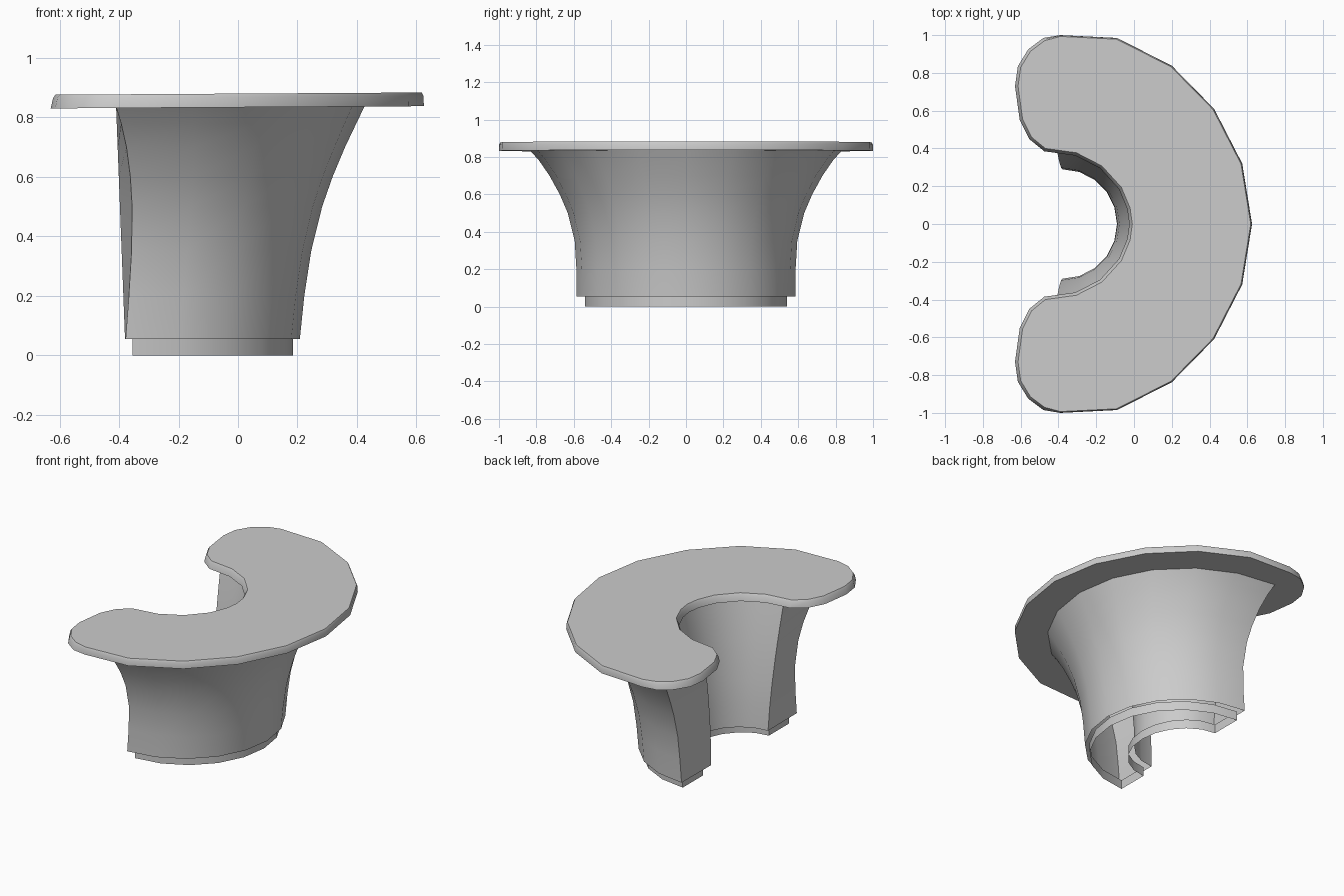
import bpy, bmesh
from math import sin, cos, pi
from mathutils import Vector

if "Cube" in bpy.data.objects:
    bpy.data.objects.remove(bpy.data.objects["Cube"])

SEGS = 10


def make_object(name, rings, cap_bottom=False, cap_top=False):
    """Skin equal-length closed rings (counter-clockwise, bottom to top)."""
    bm = bmesh.new()
    rows = [[bm.verts.new(p) for p in ring] for ring in rings]
    n = len(rows[0])
    for lo, hi in zip(rows, rows[1:]):
        for i in range(n):
            j = (i + 1) % n
            bm.faces.new((lo[i], lo[j], hi[j], hi[i]))
    if cap_bottom:
        bm.faces.new(rows[0][::-1])
    if cap_top:
        bm.faces.new(rows[-1])
    mesh = bpy.data.meshes.new(name)
    bm.to_mesh(mesh)
    bm.free()
    ob = bpy.data.objects.new(name, mesh)
    bpy.context.collection.objects.link(ob)
    bpy.ops.object.select_all(action='DESELECT')
    bpy.context.view_layer.objects.active = ob
    ob.select_set(True)
    bpy.ops.object.shade_smooth_by_angle(angle=0.5)
    return ob


def arc(x_end, x_mid, y_rad, z):
    """Half ellipse bulging to +x, running from -y to +y."""
    return [(x_end + (x_mid - x_end) * cos(a), y_rad * sin(a), z)
            for a in [pi * (i / SEGS - 0.5) for i in range(SEGS + 1)]]


def c_ring(outer, inner, z):
    return arc(*outer, z) + arc(*inner, z)[::-1]


# Plinth: open recessed band
make_object("plinth", [c_ring((-0.355, 0.185, 0.54), (-0.355, -0.065, 0.335), z)
                       for z in (0.0, 0.06)])

# Flared body: z, outer end x, outer middle x, outer y radius
profile = [(0.055, -0.378, 0.208, 0.585), (0.2, -0.367, 0.223, 0.586),
           (0.35, -0.358, 0.246, 0.595), (0.5, -0.356, 0.283, 0.632),
           (0.6, -0.362, 0.318, 0.675), (0.7, -0.375, 0.36, 0.73),
           (0.78, -0.393, 0.398, 0.785), (0.836, -0.41, 0.425, 0.835)]
rings = []
for z, x_end, x_mid, y_rad in profile:
    t = (z - 0.055) / 0.781
    r = 0.29 + 0.115 * t ** 1.6
    x_in = -0.38 - 0.03 * t
    rings.append(c_ring((x_end, x_mid, y_rad), (x_in, x_in + r, r), z))
make_object("desk_body", rings)

# Countertop: half outline mirrored in y, thin slab with eased edges
half = [(0.625, 0), (0.573, 0.32), (0.424, 0.61), (0.2, 0.838), (-0.09, 0.985),
        (-0.39, 1.0), (-0.48, 0.985), (-0.56, 0.925), (-0.615, 0.835),
        (-0.63, 0.73), (-0.605, 0.55), (-0.555, 0.45), (-0.475, 0.385),
        (-0.31, 0.362), (-0.18, 0.295), (-0.08, 0.185), (-0.036, 0.08), (-0.025, 0)]
outline = [Vector(p) for p in half + [(x, -y) for x, y in half[-2:0:-1]]]


def slab_ring(z, inset_outer, inset_inner):
    ring, n = [], len(outline)
    for i, p in enumerate(outline):
        d = (outline[(i + 1) % n] - outline[i - 1]).normalized()
        k = min(i, n - i)
        q = p + Vector((-d.y, d.x)) * (inset_outer if k < 6 else inset_inner)
        ring.append((q.x, q.y, z + 0.006 * q.x))
    return ring


make_object("countertop", [slab_ring(0.834, 0, 0), slab_ring(0.868, 0.001, 0.008),
                           slab_ring(0.88, 0.007, 0.016)], True, True)
